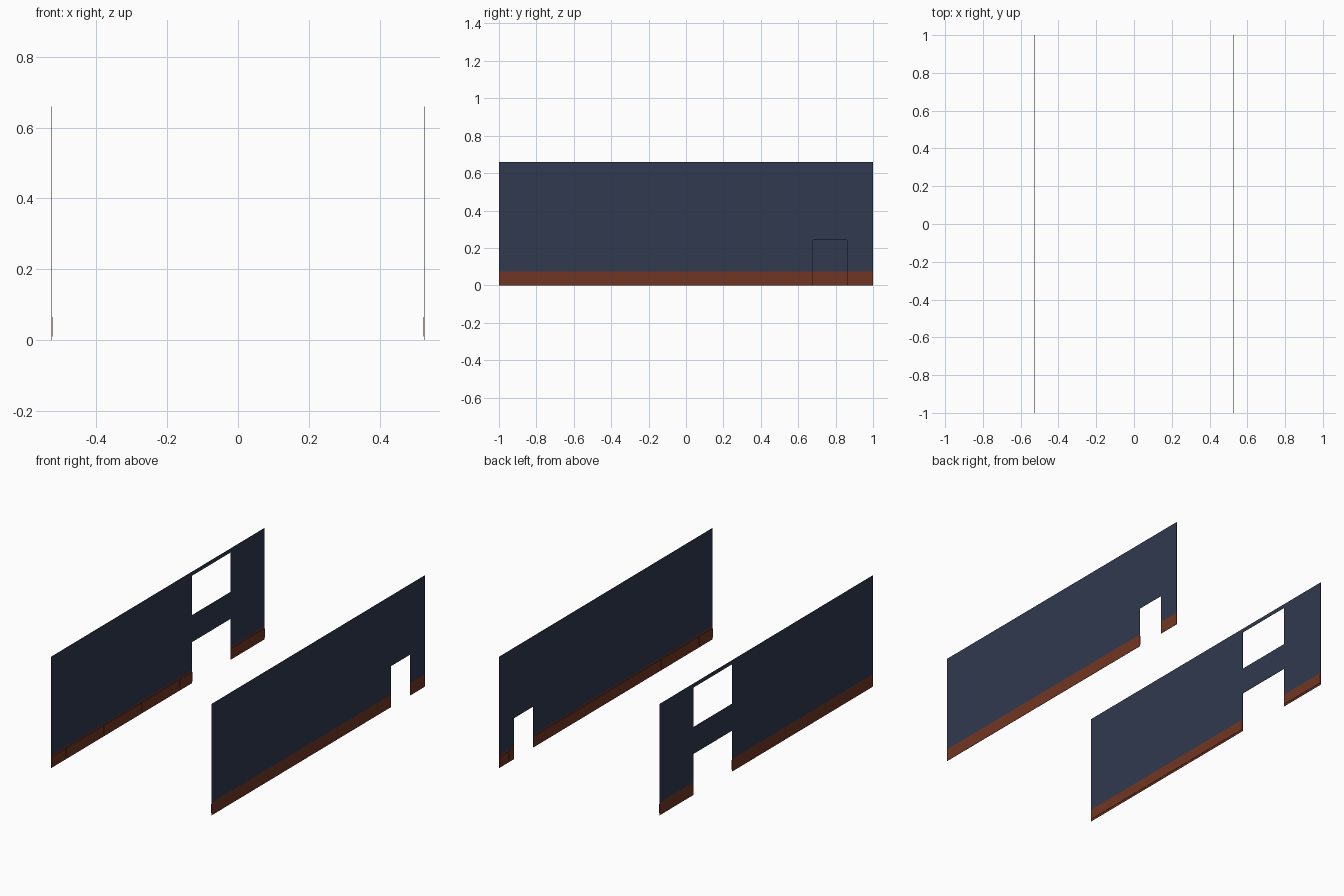
import bpy, bmesh

if "Cube" in bpy.data.objects:
    bpy.data.objects.remove(bpy.data.objects["Cube"])

X, L, H, BAND = 0.527, 1.0, 0.66, 0.075
THICK = 0.002


def material(name, rgb):
    m = bpy.data.materials.new(name)
    m.diffuse_color = (*rgb, 1)
    m.use_nodes = True
    m.node_tree.nodes["Principled BSDF"].inputs["Base Color"].default_value = m.diffuse_color
    return m


navy = material("navy paint", (0.029, 0.041, 0.077))
rust = material("rust brown", (0.163, 0.037, 0.017))


def make_object(name, bm, mats):
    me = bpy.data.meshes.new(name)
    bm.to_mesh(me)
    bm.free()
    for m in mats:
        me.materials.append(m)
    ob = bpy.data.objects.new(name, me)
    bpy.context.collection.objects.link(ob)
    return ob


def wall(name, side, holes):
    """Thin wall with rectangular openings (y0, y1, z0, z1) and a painted lower band."""
    ys = sorted({-L, L} | {v for h in holes for v in h[:2]})
    zs = sorted({0, BAND, H} | {v for h in holes for v in h[2:]})
    bm = bmesh.new()
    for y0, y1 in zip(ys, ys[1:]):
        for z0, z1 in zip(zs, zs[1:]):
            cy, cz = (y0 + y1) / 2, (z0 + z1) / 2
            if any(h[0] < cy < h[1] and h[2] < cz < h[3] for h in holes):
                continue
            pts = [(y0, z0), (y1, z0), (y1, z1), (y0, z1)]
            if side < 0:
                pts.reverse()
            f = bm.faces.new([bm.verts.new((side * X, y, z)) for y, z in pts])
            f.material_index = 1 if cz < BAND else 0
    bmesh.ops.remove_doubles(bm, verts=bm.verts, dist=1e-5)
    ob = make_object(name, bm, [navy, rust])
    mod = ob.modifiers.new("thickness", "SOLIDIFY")
    mod.thickness = THICK
    mod.offset = -1


def skirting(name, side, door):
    """Short boards along the inner foot of a wall, leaving the doorway clear."""
    joints = [-0.87 + 0.357 * i for i in range(6)]
    cuts = sorted([-L, L, *door] + [j for j in joints if not door[0] < j < door[1]])
    bm = bmesh.new()
    for y0, y1 in zip(cuts, cuts[1:]):
        cy = (y0 + y1) / 2
        if door[0] < cy < door[1]:
            continue
        r = bmesh.ops.create_cube(bm, size=1)
        bmesh.ops.scale(bm, verts=r["verts"], vec=(0.002, max(y1 - y0 - 0.004, 0.004), 0.055))
        bmesh.ops.translate(bm, verts=r["verts"], vec=(side * (X - THICK - 0.001), cy, 0.0385))
    make_object(name, bm, [rust])


# Left wall: wide doorway with a window above it
wall("left_wall", -1, [(0.32, 0.68, 0, 0.243), (0.32, 0.68, 0.402, 0.637)])
skirting("left_skirting", -1, (0.32, 0.68))

# Right wall: one narrow doorway
wall("right_wall", 1, [(0.68, 0.862, 0, 0.243)])
skirting("right_skirting", 1, (0.68, 0.862))
